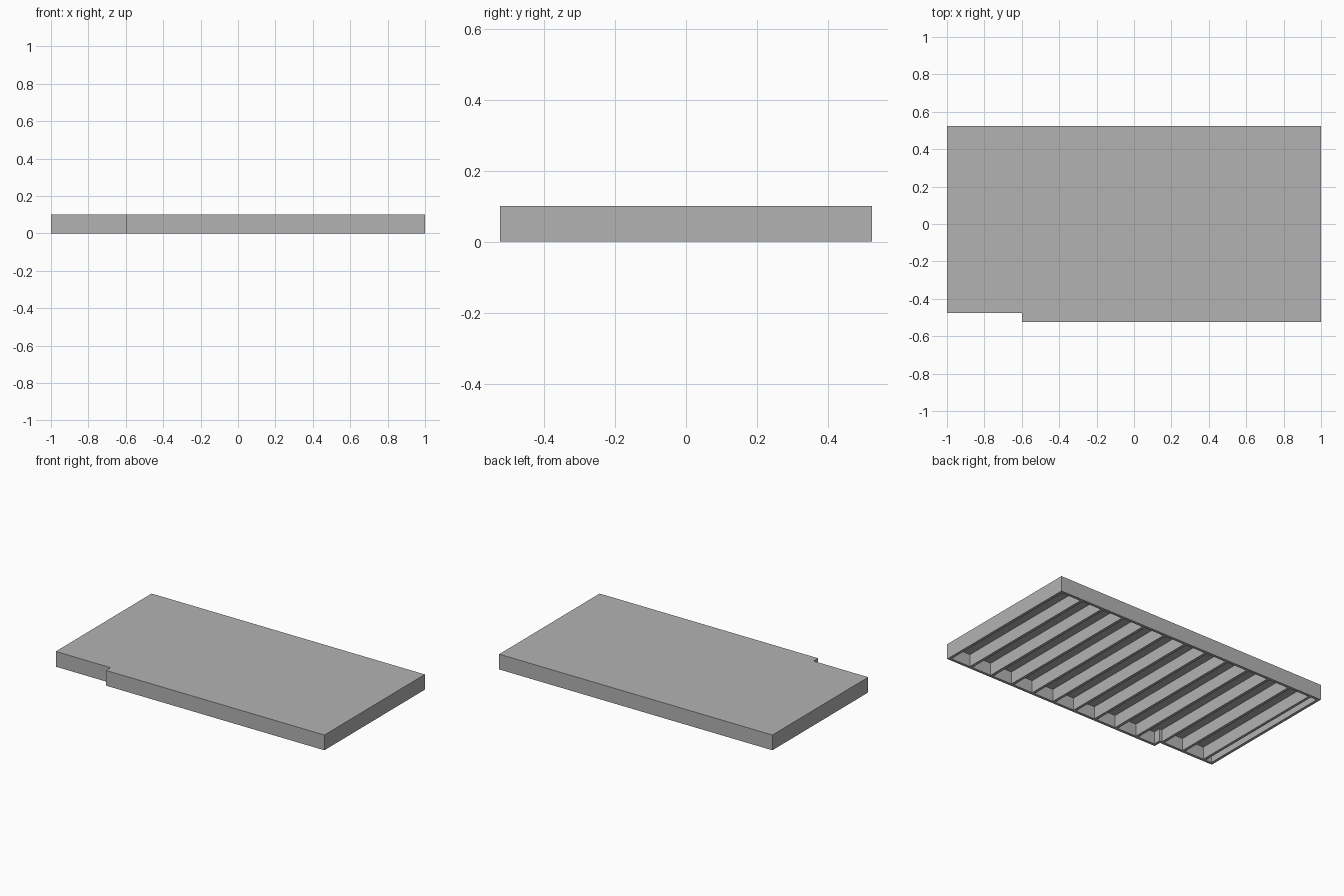
import bpy
import bmesh

cube = bpy.data.objects.get("Cube")
if cube:
    bpy.data.objects.remove(cube, do_unlink=True)

# Main dimensions
X, Y, H = 1.0, 0.525, 0.101        # half length, half width, total height
T = 0.018                          # timber thickness
JOIST_H = 0.081                    # timber depth below the deck
STEP_X, STEP_Y = -0.6, -0.477      # corner of the front notch
SPACING = 0.16

grey = bpy.data.materials.new("plain_grey")
grey.use_nodes = True
colour = (0.45, 0.45, 0.45, 1)
grey.diffuse_color = colour
grey.node_tree.nodes["Principled BSDF"].inputs["Base Color"].default_value = colour


def slab(name, outline, z0, z1):
    """Extrude a flat outline from z0 up to z1."""
    bm = bmesh.new()
    face = bm.faces.new([bm.verts.new((x, y, z0)) for x, y in outline])
    top = bmesh.ops.extrude_face_region(bm, geom=[face])["geom"]
    verts = [v for v in top if isinstance(v, bmesh.types.BMVert)]
    bmesh.ops.translate(bm, vec=(0, 0, z1 - z0), verts=verts)
    bmesh.ops.recalc_face_normals(bm, faces=bm.faces[:])
    mesh = bpy.data.meshes.new(name)
    bm.to_mesh(mesh)
    bm.free()
    mesh.materials.append(grey)
    obj = bpy.data.objects.new(name, mesh)
    bpy.context.collection.objects.link(obj)
    return obj


def timber(name, x0, x1, y0, y1):
    return slab(name, [(x0, y0), (x1, y0), (x1, y1), (x0, y1)], 0, JOIST_H)


# Deck with the notched front right corner
slab("deck", [(-X, STEP_Y), (STEP_X, STEP_Y), (STEP_X, -Y), (X, -Y), (X, Y), (-X, Y)],
     JOIST_H, H)

# Rim boards around the edge
timber("back_rim", -X, X, Y - T, Y)
timber("front_rim", STEP_X, X, -Y, -Y + T)
timber("notch_rim", -X, STEP_X, STEP_Y, STEP_Y + T)
timber("notch_return", STEP_X, STEP_X + T, -Y + T, STEP_Y + T)
timber("left_end_rim", X - T, X, -Y + T, Y - T)
timber("right_end_rim", -X, -X + T, STEP_Y + T, Y - T)

# Evenly spaced joists between the front and back rims
for i in range(1, 13):
    x = X - i * SPACING
    front = (-Y if x > STEP_X + T / 2 else STEP_Y) + T
    timber(f"joist_{i}", x - T, x, front, Y - T)
